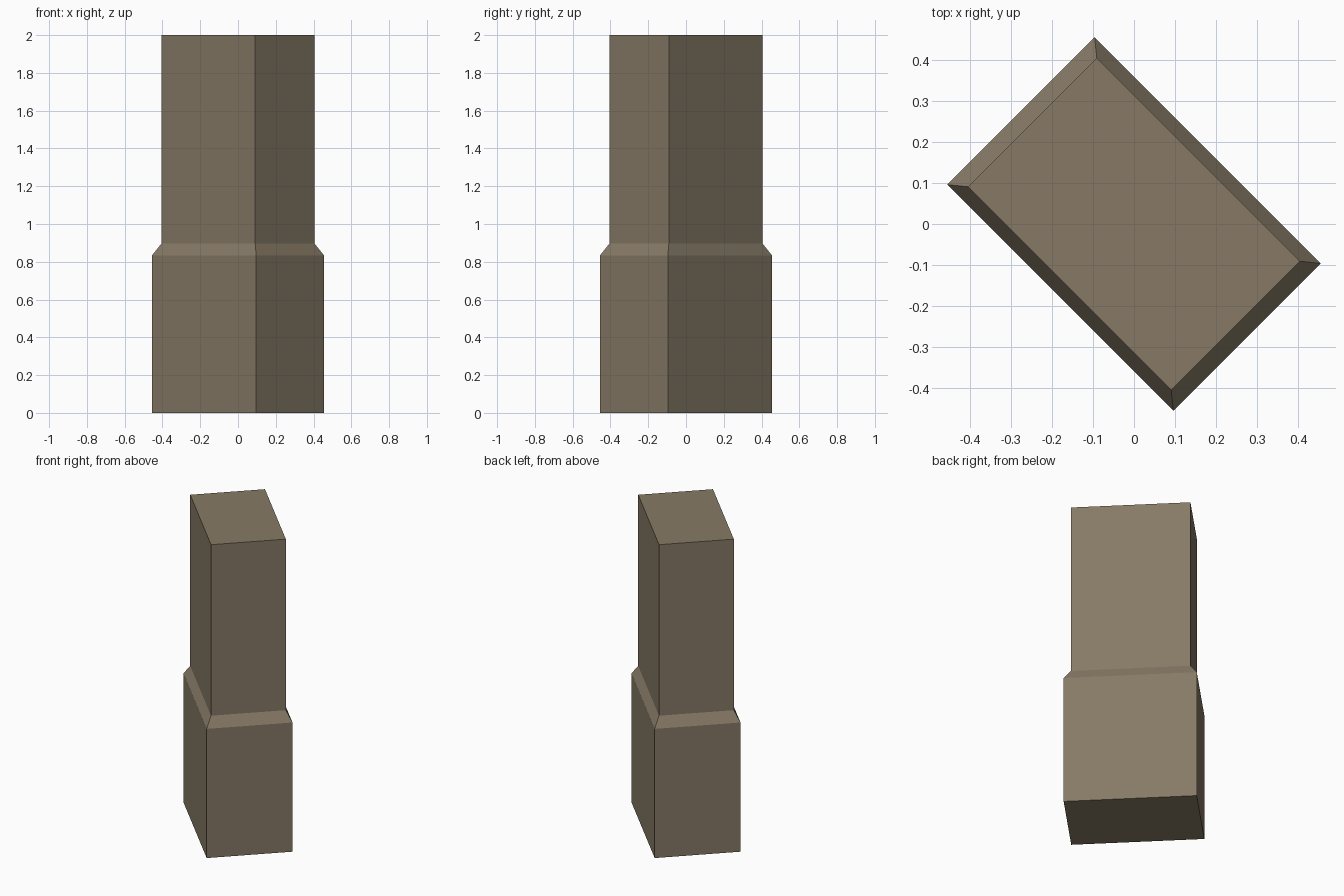
import bpy, bmesh, math
from mathutils import Matrix

if "Cube" in bpy.data.objects:
    bpy.data.objects.remove(bpy.data.objects["Cube"])

stone = bpy.data.materials.new("brown stone")
stone.diffuse_color = (0.242, 0.195, 0.133, 1)
stone.use_nodes = True
stone.node_tree.nodes["Principled BSDF"].inputs["Base Color"].default_value = stone.diffuse_color

# Stepped rectangular pillar: (length, width, height) of each level
levels = [(0.781, 0.509, 0.0), (0.781, 0.509, 0.833),
          (0.701, 0.444, 0.897), (0.701, 0.444, 2.0)]

bm = bmesh.new()
rings = []
for length, width, z in levels:
    rings.append([bm.verts.new((sx * length / 2, sy * width / 2, z))
                  for sx, sy in ((-1, -1), (1, -1), (1, 1), (-1, 1))])

# Walls and sloped shoulder
for low, high in zip(rings, rings[1:]):
    for i in range(4):
        j = (i + 1) % 4
        bm.faces.new((low[i], low[j], high[j], high[i]))

# End caps
bm.faces.new(rings[0][::-1])
bm.faces.new(rings[-1])

# Turn the pillar diagonally
bm.transform(Matrix.Rotation(math.radians(-45), 4, 'Z'))
bmesh.ops.recalc_face_normals(bm, faces=bm.faces)

mesh = bpy.data.meshes.new("pillar")
bm.to_mesh(mesh)
bm.free()
mesh.materials.append(stone)
bpy.context.collection.objects.link(bpy.data.objects.new("pillar", mesh))
